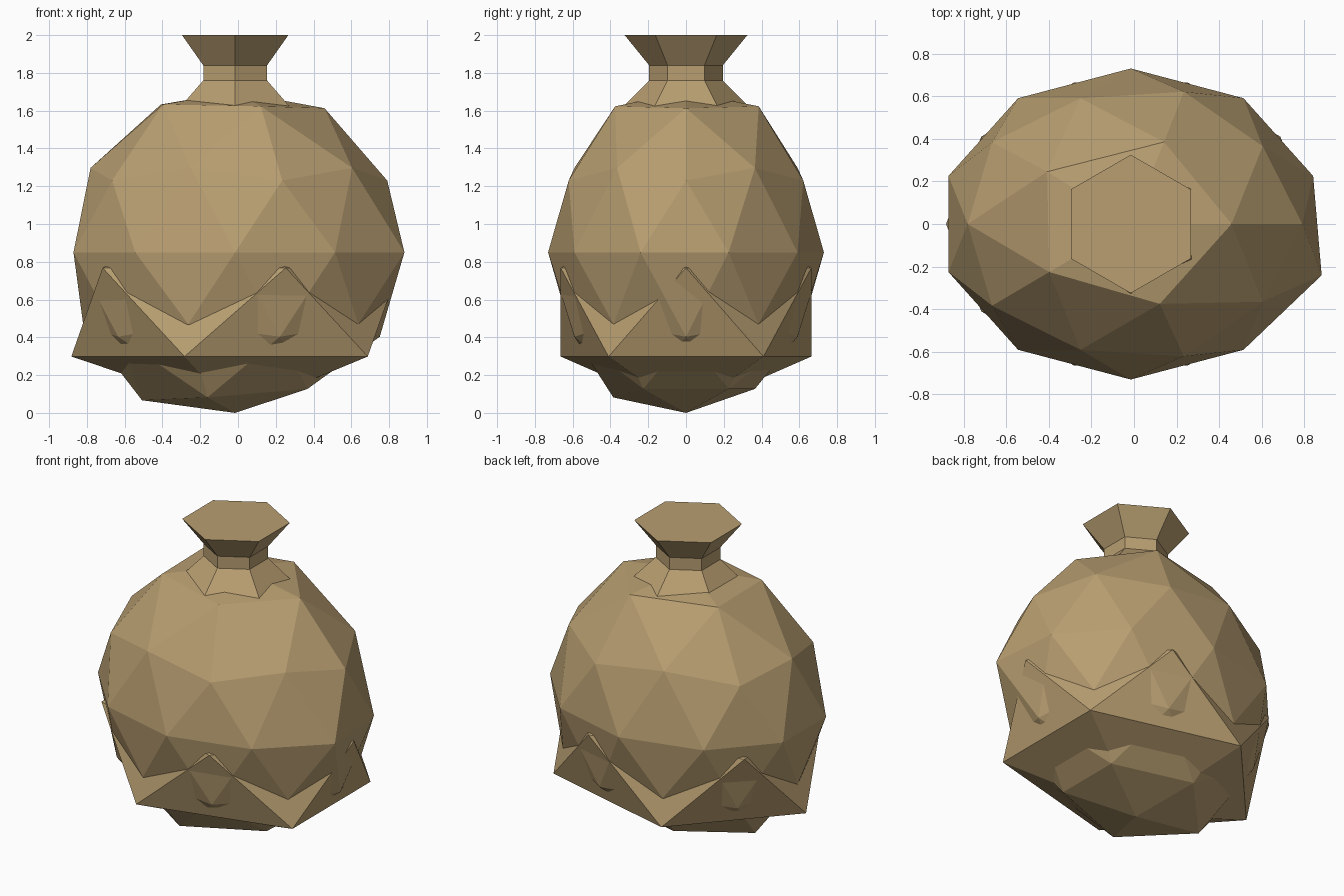
import bpy, bmesh, math
from mathutils import Vector

if "Cube" in bpy.data.objects:
    bpy.data.objects.remove(bpy.data.objects["Cube"])

CX = -0.015  # the bag sits slightly off the centre line

cloth = bpy.data.materials.new("tan sackcloth")
cloth.diffuse_color = (0.479, 0.342, 0.165, 1)
cloth.use_nodes = True
cloth.node_tree.nodes["Principled BSDF"].inputs["Base Color"].default_value = cloth.diffuse_color


def finish(bm, name):
    bmesh.ops.recalc_face_normals(bm, faces=bm.faces)
    me = bpy.data.meshes.new(name)
    bm.to_mesh(me)
    bm.free()
    me.materials.append(cloth)
    ob = bpy.data.objects.new(name, me)
    bpy.context.collection.objects.link(ob)
    return ob


def ball(level, scale, cz, nudges=()):
    """Squashed icosphere; nudges move the vertex nearest to a unit direction."""
    bm = bmesh.new()
    bmesh.ops.create_icosphere(bm, subdivisions=level, radius=1)
    moves = []
    for d, off in nudges:
        d = Vector(d).normalized()
        moves.append((max(bm.verts, key=lambda v: v.co.dot(d)), Vector(off)))
    for v in bm.verts:
        v.co = Vector((v.co.x * scale[0] + CX, v.co.y * scale[1], v.co.z * scale[2] + cz))
    for v, off in moves:
        v.co += off
    return bm


# full body of the bag, slightly lumpy
lumps = [
    ((0.526, 0, 0.851), (0, 0, 0.04)),
    ((-0.425, -0.309, 0.851), (0, 0, 0.06)),
    ((-0.425, 0.309, 0.851), (-0.01, 0.02, 0.06)),
    ((0.163, -0.5, 0.851), (-0.01, -0.01, 0.05)),
    ((0.163, 0.5, 0.851), (0.01, 0.02, 0.05)),
    ((-0.526, 0, -0.851), (-0.02, 0, -0.06)),
    ((-0.163, -0.5, -0.851), (0, -0.02, -0.045)),
    ((0.951, -0.309, 0), (0.04, -0.015, 0)),
]
finish(ball(2, (0.9, 0.73, 0.85), 0.85, lumps), "bag_body")

# angular sagging folds around the base
finish(ball(1, (0.97, 0.78, 0.525), 0.533), "base_folds")

# tied neck: six-sided profile with flared mouth and skirt
bm = bmesh.new()
rings = []
for r, z in [(0.39, 1.565), (0.195, 1.76), (0.195, 1.84), (0.325, 2.0)]:
    rings.append([bm.verts.new((CX + r * math.cos(a), r * math.sin(a), z))
                  for a in (math.radians(30 + 60 * i) for i in range(6))])
for lo, hi in zip(rings, rings[1:]):
    for i in range(6):
        j = (i + 1) % 6
        bm.faces.new((lo[i], lo[j], hi[j], hi[i]))
bm.faces.new(rings[0][::-1])
bm.faces.new(rings[-1])
finish(bm, "tied_neck")
